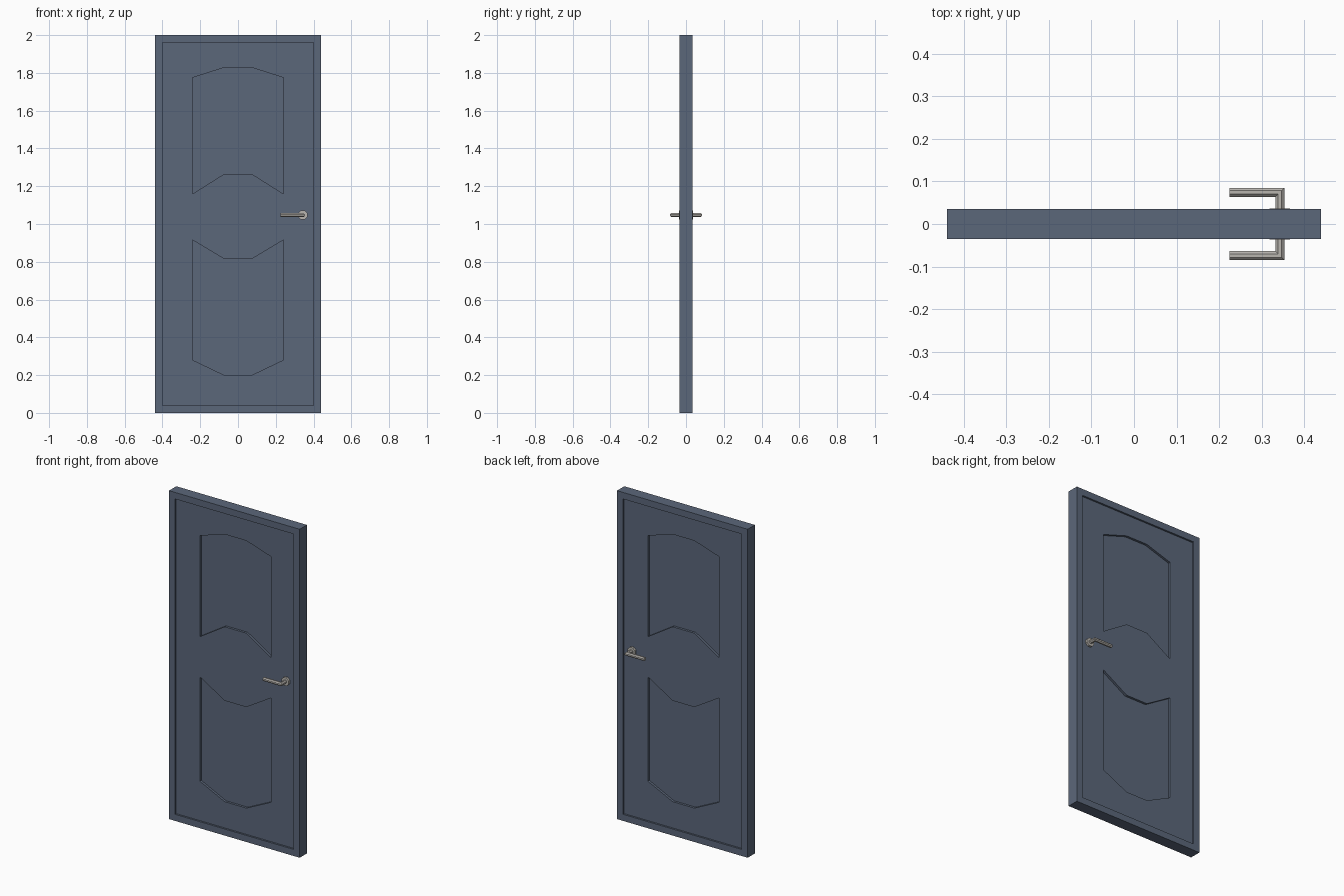
import bpy, bmesh, math

if "Cube" in bpy.data.objects:
    bpy.data.objects.remove(bpy.data.objects["Cube"])

def material(name, rgb):
    m = bpy.data.materials.new(name)
    m.diffuse_color = (*rgb, 1)
    m.use_nodes = True
    m.node_tree.nodes["Principled BSDF"].inputs["Base Color"].default_value = m.diffuse_color
    return m

BLUE = material("slate blue paint", (0.105, 0.135, 0.195))
STEEL = material("warm grey metal", (0.48, 0.46, 0.43))
HALF = 0.035      # half thickness of the frame
LEAF = 0.024      # half thickness of the leaf inside the frame
PANEL = 0.010     # half thickness at the sunk panels

def make(name, bm, mat):
    bmesh.ops.recalc_face_normals(bm, faces=bm.faces)
    me = bpy.data.meshes.new(name)
    bm.to_mesh(me)
    bm.free()
    me.materials.append(mat)
    ob = bpy.data.objects.new(name, me)
    bpy.context.collection.objects.link(ob)
    return ob

def loft(bm, rings):
    """Join closed rings of points and cap both ends."""
    vs = [[bm.verts.new(p) for p in r] for r in rings]
    n = len(vs[0])
    for a, b in zip(vs, vs[1:]):
        for i in range(n):
            bm.faces.new((a[i], a[(i + 1) % n], b[(i + 1) % n], b[i]))
    bm.faces.new(vs[0])
    bm.faces.new(vs[-1])

def prism(bm, outline, y0, y1):
    loft(bm, [[(x, y, z) for x, z in outline] for y in (y0, y1)])

def rect(x, z0, z1):
    return [(-x, z0), (x, z0), (x, z1), (-x, z1)]

def arched(z_side_low, z_mid_low, z_side_top, z_mid_top):
    right = [(0.073, z_mid_low), (0.24, z_side_low),
             (0.24, z_side_top), (0.073, z_mid_top)]
    return right + [(-x, z) for x, z in reversed(right)]

# Door slab
bm = bmesh.new()
prism(bm, rect(0.44, 0, 2), -HALF, HALF)
door = make("door", bm, BLUE)

# Cutters: the recess inside the frame, then two arched panels, on both sides
upper = arched(1.16, 1.265, 1.775, 1.828)
lower = arched(0.28, 0.20, 0.915, 0.815)
cutters = []
for name, outlines, depth in (("recess_cutter", [rect(0.40, 0.04, 1.96)], LEAF),
                              ("panel_cutter", [upper, lower], PANEL)):
    bm = bmesh.new()
    for side in (-1, 1):
        for o in outlines:
            prism(bm, o, side * depth, side * 0.06)
    cut = make(name, bm, BLUE)
    cut.hide_render = True
    cutters.append(cut)
    mod = door.modifiers.new(name, 'BOOLEAN')
    mod.operation = 'DIFFERENCE'
    mod.solver = 'EXACT'
    mod.object = cut

dg = bpy.context.evaluated_depsgraph_get()
mesh = bpy.data.meshes.new_from_object(door.evaluated_get(dg))
door.modifiers.clear()
door.data = mesh
for c in cutters:
    bpy.data.objects.remove(c)

# Lever handles with round plates, one on each side
HX, HZ, R = 0.343, 1.047, 0.0105
octagon = [math.radians(22.5 + 45 * i) for i in range(8)]
for side, label in ((-1, "front"), (1, "back")):
    bm = bmesh.new()
    off = [(R * math.cos(a) / math.cos(math.pi / 8),
            R * math.sin(a) / math.cos(math.pi / 8)) for a in octagon]
    loft(bm, [[(HX + u, side * 0.02, HZ + v) for u, v in off],
              [(HX + u, side * (0.0745 + u), HZ + v) for u, v in off],
              [(0.225, side * (0.0745 + u), HZ + v) for u, v in off]])
    make(label + "_handle_lever", bm, STEEL)

    bm = bmesh.new()
    plate = [(HX + 0.0265 * math.cos(a), HZ + 0.0265 * math.sin(a)) for a in octagon]
    prism(bm, plate, side * 0.02, side * 0.037)
    make(label + "_handle_plate", bm, STEEL)
